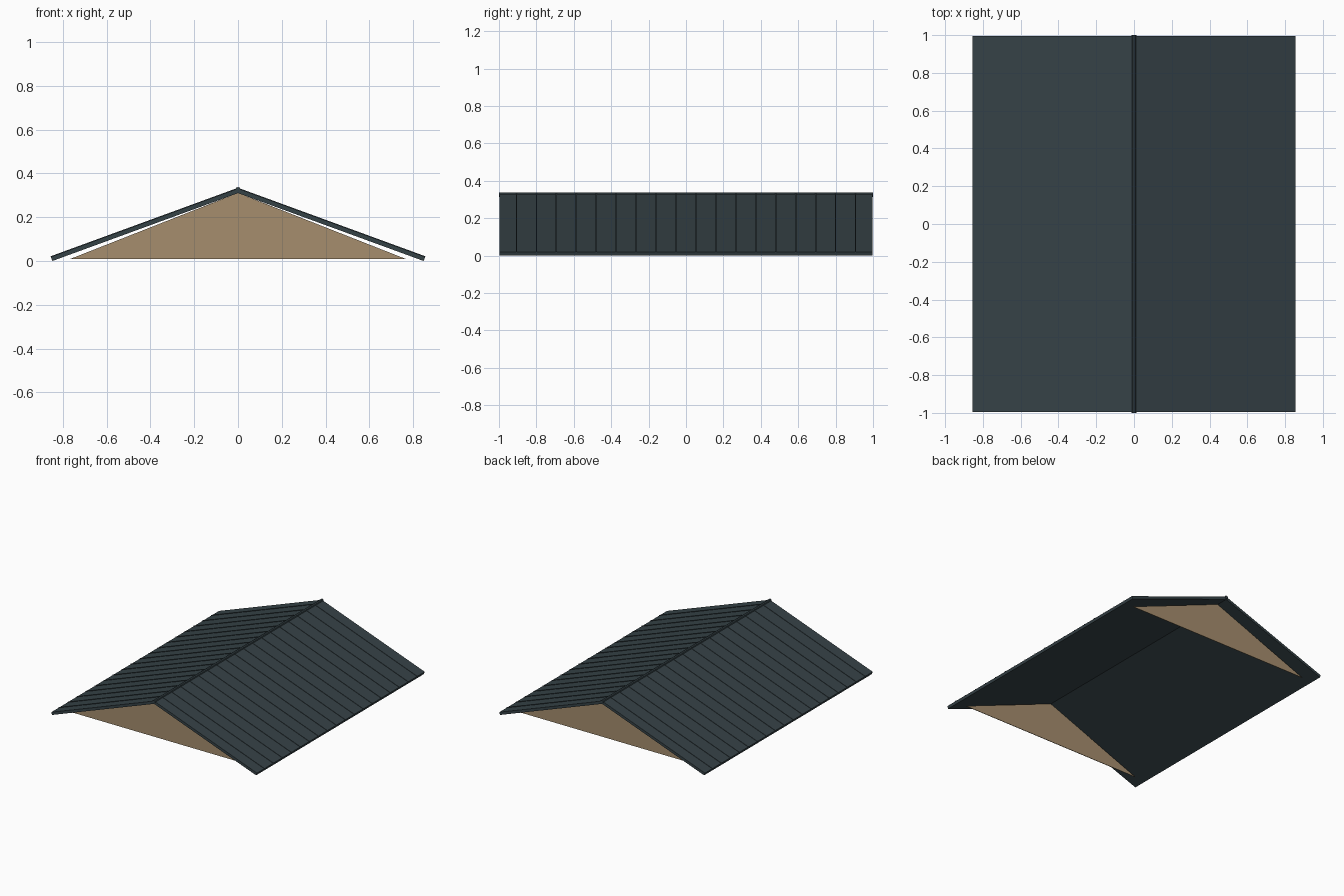
import bpy, math
from mathutils import Matrix

if "Cube" in bpy.data.objects:
    bpy.data.objects.remove(bpy.data.objects["Cube"])


def material(name, rgb):
    m = bpy.data.materials.new(name)
    m.diffuse_color = (*rgb, 1)
    m.use_nodes = True
    m.node_tree.nodes["Principled BSDF"].inputs["Base Color"].default_value = m.diffuse_color
    return m


SLATE = material("slate metal", (0.036, 0.054, 0.062))
TAN = material("tan boards", (0.38, 0.27, 0.155))


def extrude_y(name, profile, y0, y1, mat):
    """Extrude an x-z profile from y0 to y1."""
    n = len(profile)
    verts = [(x, y, z) for y in (y0, y1) for x, z in profile]
    faces = [list(range(n)), list(range(2 * n - 1, n - 1, -1))]
    faces += [[i, i + n, (i + 1) % n + n, (i + 1) % n] for i in range(n)]
    me = bpy.data.meshes.new(name)
    me.from_pydata(verts, [], faces)
    me.materials.append(mat)
    ob = bpy.data.objects.new(name, me)
    bpy.context.collection.objects.link(ob)
    return ob


# Roof slope measurements
EAVE_X, RIDGE_Z, THICK = 0.848, 0.31, 0.02
angle = math.atan2(RIDGE_Z, EAVE_X)
nx, nz = math.sin(angle), math.cos(angle)


def slope_profile(side, low, high, end=0.0):
    """Strip along one slope between two heights above the underside."""
    pts = [(end, RIDGE_Z - end * math.tan(angle) + low / nz),
           (EAVE_X + nx * low, nz * low),
           (EAVE_X + nx * high, nz * high),
           (end, RIDGE_Z - end * math.tan(angle) + high / nz)]
    pts = [(side * x, z) for x, z in pts]
    return pts if side < 0 else pts[::-1]


for side, label in ((-1, "left"), (1, "right")):
    # Roof panel
    extrude_y(f"{label}_roof_panel", slope_profile(side, 0, THICK), -0.996, 0.996, SLATE)
    # Raised standing seams
    for i in range(18):
        y = (i - 8.5) * 0.1067
        extrude_y(f"{label}_seam_{i + 1}", slope_profile(side, THICK - 0.004, THICK + 0.003, 0.006),
                  y - 0.003, y + 0.003, SLATE)

# Ridge cap
cap = [(0.012 * math.cos(math.radians(a)), 0.326 + 0.012 * math.sin(math.radians(a)))
       for a in range(0, 360, 45)]
extrude_y("ridge_cap", cap, -1, 1, SLATE)

# Gable walls, set in from both ends
for label, y in (("front", -0.9), ("back", 0.9)):
    extrude_y(f"{label}_gable", [(-0.765, 0.01), (0.765, 0.01), (0, 0.311)],
              y - 0.002, y + 0.002, TAN)
